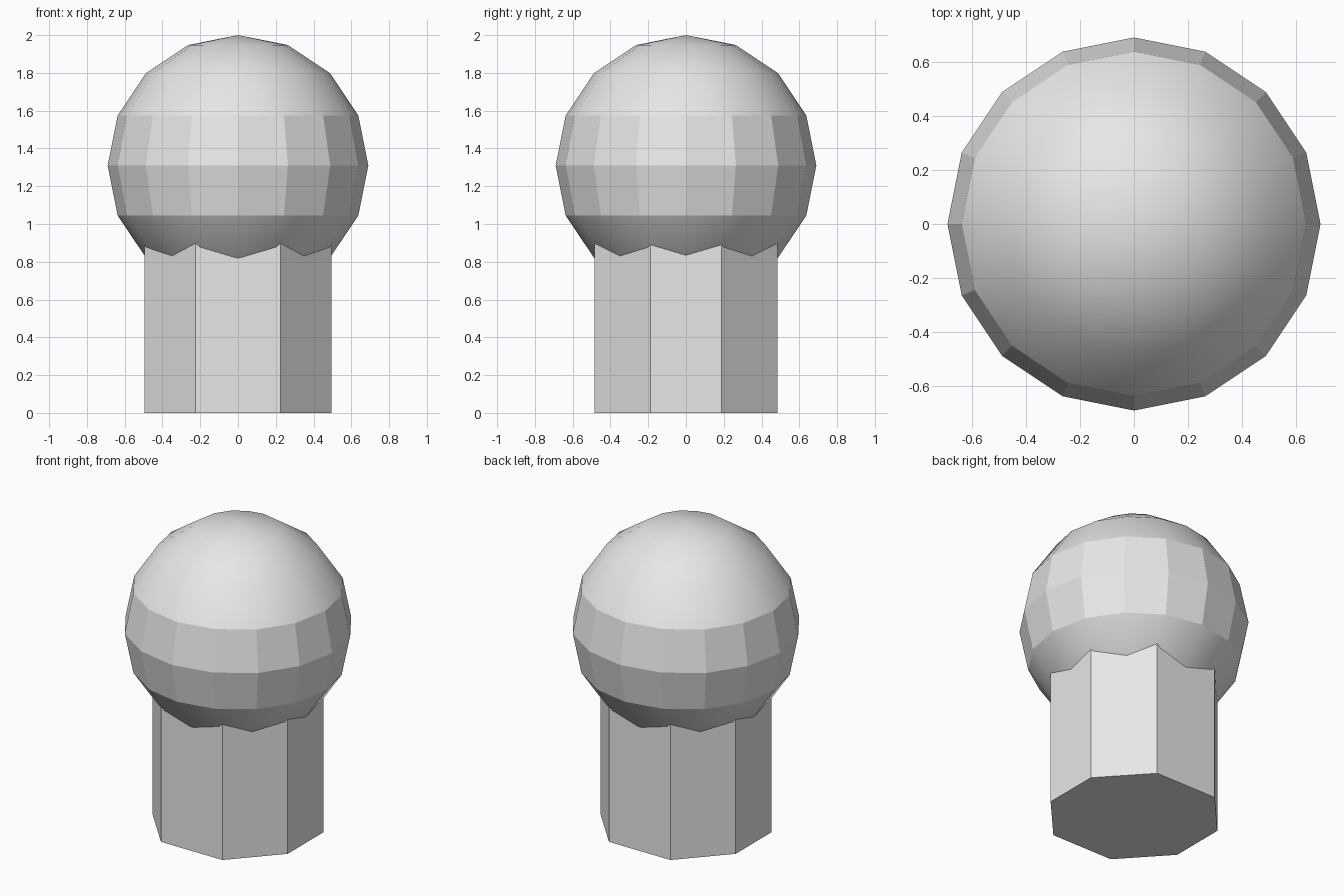
import bpy
import bmesh

cube = bpy.data.objects.get("Cube")
if cube:
    bpy.data.objects.remove(cube, do_unlink=True)

# One plain material for the whole model
GREY = (0.8, 0.8, 0.8, 1.0)
grey = bpy.data.materials.new("light grey")
grey.use_nodes = True
grey.diffuse_color = GREY
grey.node_tree.nodes["Principled BSDF"].inputs["Base Color"].default_value = GREY


def add_object(name, bm):
    mesh = bpy.data.meshes.new(name)
    bm.to_mesh(mesh)
    bm.free()
    mesh.materials.append(grey)
    obj = bpy.data.objects.new(name, mesh)
    bpy.context.collection.objects.link(obj)
    return obj


# Post: eight-sided prism, its outline mirrored from one quarter
corner_a, corner_b = (0.496, 0.188), (0.225, 0.485)
half = [corner_a, corner_b] + [(-x, y) for x, y in (corner_b, corner_a)]
outline = half + [(-x, -y) for x, y in half]

bm = bmesh.new()
base = bm.faces.new([bm.verts.new((x, y, 0)) for x, y in outline])
top = bmesh.ops.extrude_face_region(bm, geom=[base], use_keep_orig=True)
bmesh.ops.translate(bm, vec=(0, 0, 0.95),
                    verts=[v for v in top["geom"] if isinstance(v, bmesh.types.BMVert)])
bmesh.ops.recalc_face_normals(bm, faces=bm.faces)
add_object("post", bm)

# Ball: smooth caps with faceted bands either side of the equator
RADIUS = 0.69
bm = bmesh.new()
bmesh.ops.create_uvsphere(bm, u_segments=16, v_segments=8, radius=RADIUS)
for face in bm.faces:
    face.smooth = abs(face.calc_center_median().z) > RADIUS * 0.3
ball = add_object("ball", bm)
ball.location.z = 2 - RADIUS
